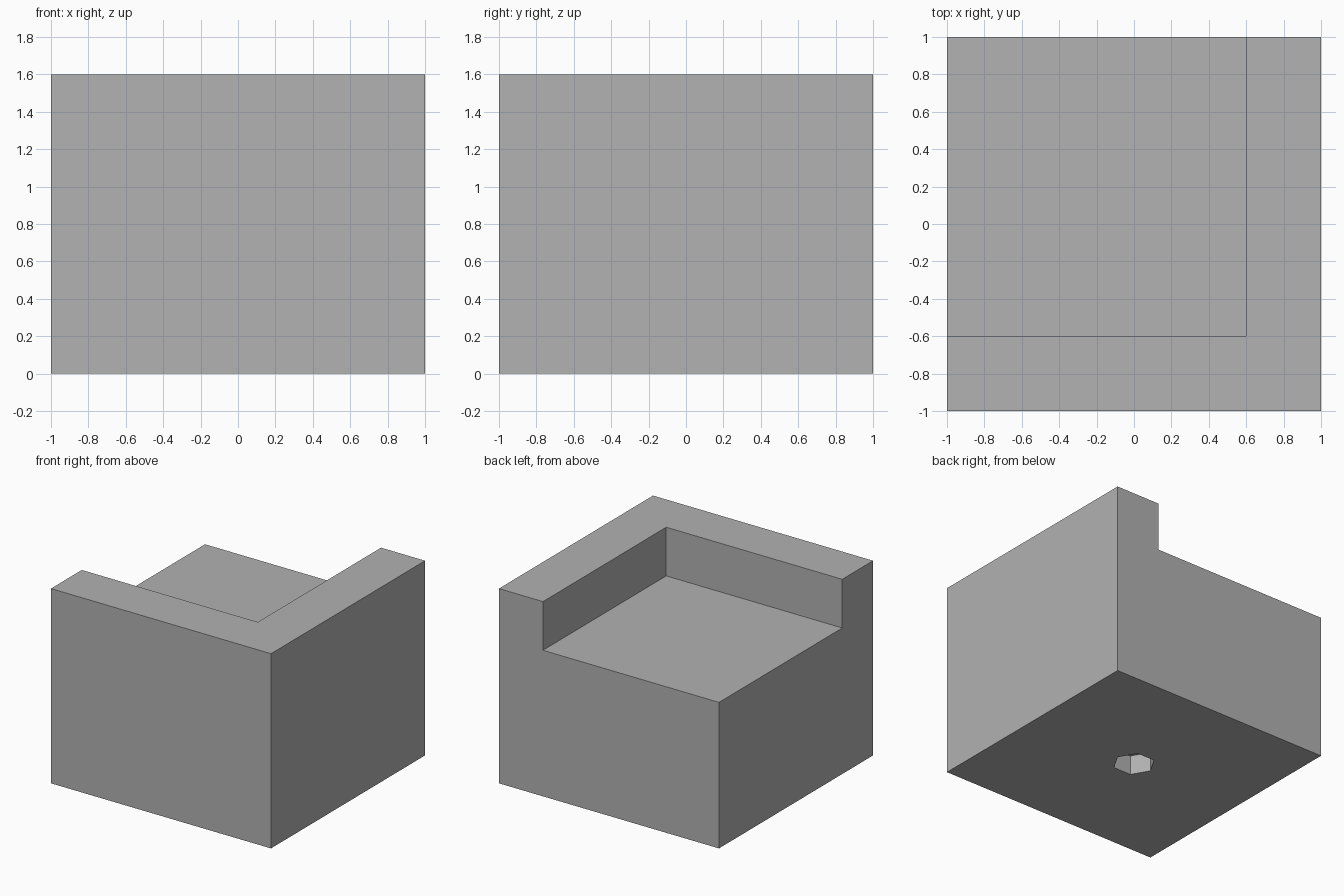
import bpy
import bmesh
from math import radians
from mathutils import Matrix

default_cube = bpy.data.objects.get("Cube")
if default_cube:
    bpy.data.objects.remove(default_cube, do_unlink=True)

grey = bpy.data.materials.new("plain_grey")
grey.use_nodes = True
colour = (0.445, 0.445, 0.445, 1)
grey.diffuse_color = colour
grey.node_tree.nodes["Principled BSDF"].inputs["Base Color"].default_value = colour

SIZE, FLOOR, HEIGHT, INNER = 1.0, 1.2, 1.6, 0.6
HOLE_RADIUS, HOLE_DEPTH = 0.16, 0.16


def add_object(name, bm):
    bmesh.ops.recalc_face_normals(bm, faces=bm.faces)
    mesh = bpy.data.meshes.new(name)
    bm.to_mesh(mesh)
    bm.free()
    mesh.materials.append(grey)
    obj = bpy.data.objects.new(name, mesh)
    bpy.context.collection.objects.link(obj)
    return obj


def extrude_up(bm, face, height):
    geom = bmesh.ops.extrude_face_region(bm, geom=[face])["geom"]
    verts = [g for g in geom if isinstance(g, bmesh.types.BMVert)]
    bmesh.ops.translate(bm, verts=verts, vec=(0, 0, height))


# Corner block: square and L-shaped footprints share one base, the L rises higher
bm = bmesh.new()
platform = [(-SIZE, -INNER), (INNER, -INNER), (INNER, SIZE), (-SIZE, SIZE)]
rim = [(-SIZE, -SIZE), (SIZE, -SIZE), (SIZE, SIZE),
       (INNER, SIZE), (INNER, -INNER), (-SIZE, -INNER)]
bmesh.ops.create_cube(bm, size=2, matrix=Matrix.Translation((0, 0, FLOOR / 2))
                      @ Matrix.Diagonal((SIZE, SIZE, FLOOR / 2, 1)))
top = max(bm.faces, key=lambda f: f.calc_center_median().z)
bmesh.ops.delete(bm, geom=[top], context='FACES_ONLY')
bm.faces.new([bm.verts.new((x, y, FLOOR)) for x, y in platform])
rim_face = bm.faces.new([bm.verts.new((x, y, FLOOR)) for x, y in rim])
extrude_up(bm, rim_face, HEIGHT - FLOOR)
bmesh.ops.delete(bm, geom=[rim_face], context='FACES_ONLY')
bmesh.ops.remove_doubles(bm, verts=bm.verts, dist=0.0001)

# Split the tall end walls' lower edges so the shell is closed all round
for edge in list(bm.edges):
    a, b = edge.verts
    if abs(a.co.z - FLOOR) < 0.001 and abs(b.co.z - FLOOR) < 0.001 and (a.co - b.co).length > 1.99:
        for v in list(bm.verts):
            on_line = abs((v.co - a.co).length + (v.co - b.co).length - 2 * SIZE) < 0.001
            if v not in (a, b) and on_line:
                bmesh.utils.edge_split(edge, a, (v.co - a.co).length / (2 * SIZE))
                break
bmesh.ops.remove_doubles(bm, verts=bm.verts, dist=0.0001)
block = add_object("corner_block", bm)

# Hexagonal socket in the underside
bm = bmesh.new()
bmesh.ops.create_cone(bm, cap_ends=True, segments=6, radius1=HOLE_RADIUS,
                      radius2=HOLE_RADIUS, depth=2 * HOLE_DEPTH,
                      matrix=Matrix.Rotation(radians(30), 4, 'Z'))
# Put a corner of the hexagon on the x axis
corner = max(bm.verts, key=lambda v: v.co.x)
if abs(corner.co.y) > 0.01:
    bmesh.ops.rotate(bm, verts=bm.verts, matrix=Matrix.Rotation(radians(30), 3, 'Z'))
cutter = add_object("socket_cutter", bm)
cutter.hide_render = True
cutter.hide_set(True)
socket = block.modifiers.new("socket", 'BOOLEAN')
socket.operation = 'DIFFERENCE'
socket.solver = 'EXACT'
socket.object = cutter
